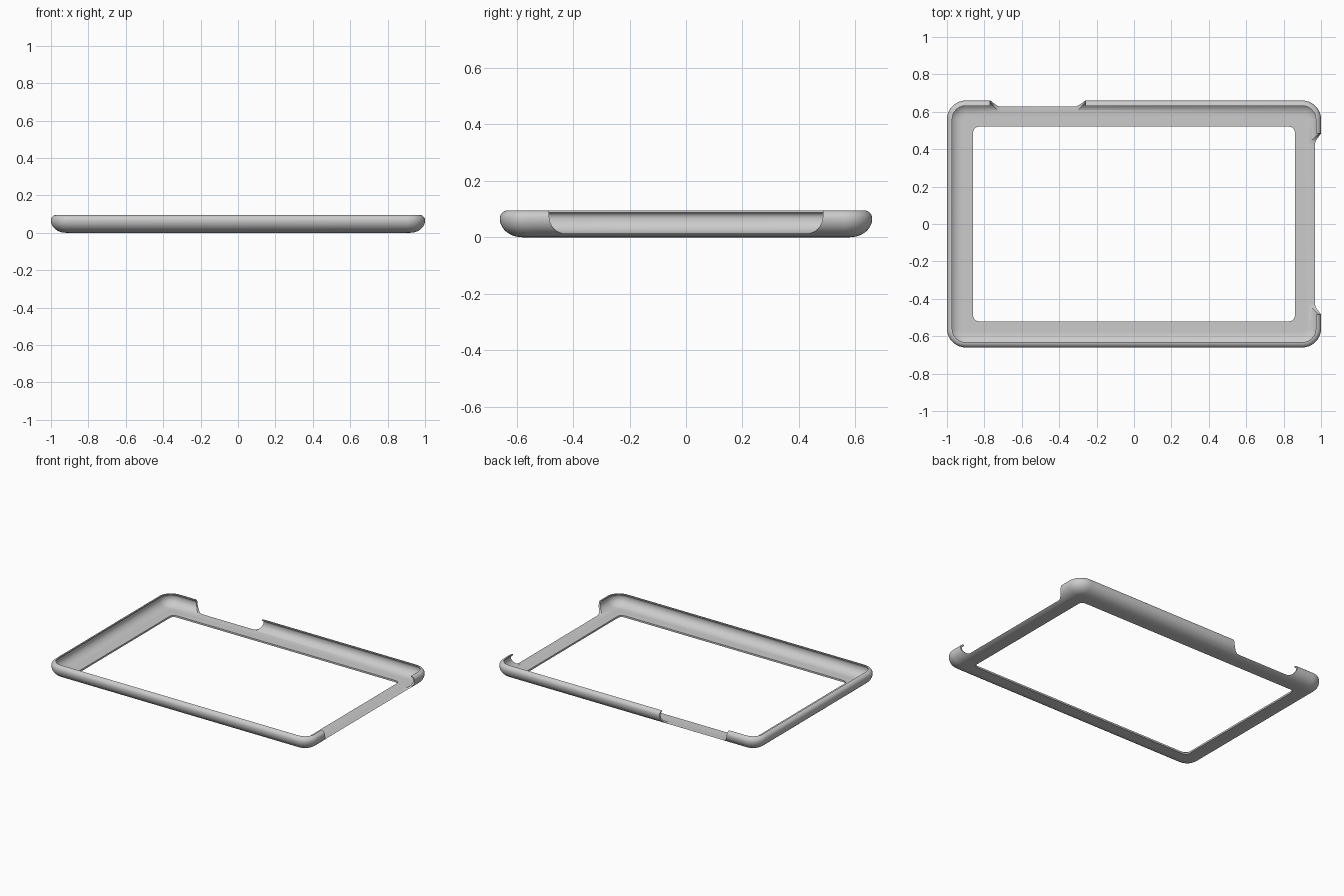
import bpy, bmesh
from math import sin, cos, pi

if "Cube" in bpy.data.objects:
    bpy.data.objects.remove(bpy.data.objects["Cube"])

HX, HY, H = 1.0, 0.66, 0.095      # half length, half width, height
CORNER, WALL = 0.1, 0.012         # plan corner radius, shell thickness

grey = bpy.data.materials.new("grey plastic")
grey.use_nodes = True
grey.diffuse_color = (0.6, 0.6, 0.6, 1)
grey.node_tree.nodes["Principled BSDF"].inputs["Base Color"].default_value = (0.6, 0.6, 0.6, 1)


def new_object(name, bm):
    bmesh.ops.recalc_face_normals(bm, faces=bm.faces)
    mesh = bpy.data.meshes.new(name)
    bm.to_mesh(mesh)
    bm.free()
    mesh.materials.append(grey)
    obj = bpy.data.objects.new(name, mesh)
    bpy.context.collection.objects.link(obj)
    return obj


def arc(cx, cz, rx, rz, start, end, steps):
    """Elliptical arc of (inset, height) points, angles in quarter turns."""
    angles = [(start + (end - start) * i / steps) * pi / 2 for i in range(steps + 1)]
    return [(cx - rx * cos(a), cz + rz * sin(a)) for a in angles]


def rounded_ring(bm, inset, z, steps=10):
    """Rounded rectangle of vertices at an inset from the outline."""
    r = max(CORNER - inset, 0.03)
    ring = []
    for q, (sx, sy) in enumerate([(1, 1), (-1, 1), (-1, -1), (1, -1)]):
        for i in range(steps + 1):
            a = (q + i / steps) * pi / 2
            ring.append(bm.verts.new((sx * (HX - inset - r) + r * cos(a),
                                      sy * (HY - inset - r) + r * sin(a), z)))
    return ring


# Closed wall section: underside, rounded outside, curled lip, inside, floor
section = [(0.14, 0), (0.09, 0)]
section += arc(0.08, 0.065, 0.08, 0.065, -1, 0, 10)
section += arc(0.028, 0.067, 0.028, 0.028, 0, 1, 6)[1:]
section += arc(0.028, 0.067, 0.028 - WALL, 0.028 - WALL / 1.5, 1, 0, 6)
section += arc(0.08, 0.065, 0.08 - WALL, 0.065 - WALL, 0, -1, 10)[1:]
section += [(0.09, WALL), (0.14, WALL)]

# Frame shell swept around the outline
bm = bmesh.new()
rings = [rounded_ring(bm, d, z) for d, z in section]
count = len(rings[0])
for k, ring in enumerate(rings):
    after = rings[(k + 1) % len(rings)]
    for i in range(count):
        j = (i + 1) % count
        bm.faces.new((ring[i], ring[j], after[j], after[i]))
frame = new_object("case_frame", bm)


def notch_cutter(name, low, high, place):
    """Slot with rounded lower corners; place maps (along, depth, z) to a point."""
    r, floor = 0.06, WALL + 0.0008
    outline = [(low, 0.2), (low, floor + r)]
    for cx, start in ((low + r, 2), (high - r, 3)):
        for i in range(9):
            a = (start + i / 8) * pi / 2
            outline.append((cx + r * cos(a), floor + r + r * sin(a)))
    outline += [(high, 0.2)]
    bm = bmesh.new()
    face = bm.faces.new([bm.verts.new(place(u, 0.1, z)) for u, z in outline])
    moved = bmesh.ops.extrude_face_region(bm, geom=[face])["geom"]
    shift = [b - a for a, b in zip(place(0, 0.1, 0), place(0, -0.1, 0))]
    bmesh.ops.translate(bm, vec=shift, verts=[v for v in moved if isinstance(v, bmesh.types.BMVert)])
    cutter = new_object(name, bm)
    cutter.hide_render = True
    cutter.hide_set(True)
    cutter.display_type = 'WIRE'
    return cutter


# Openings in the left end wall and the back wall
cutters = [
    notch_cutter("end_notch_cutter", -0.485, 0.485, lambda u, d, z: (HX - d, u, z)),
    notch_cutter("back_notch_cutter", -0.77, -0.26, lambda u, d, z: (u, HY - d, z)),
]
bpy.context.view_layer.objects.active = frame
frame.select_set(True)
for cutter in cutters:
    mod = frame.modifiers.new(cutter.name, 'BOOLEAN')
    mod.operation = 'DIFFERENCE'
    mod.solver = 'EXACT'
    mod.object = cutter
    bpy.ops.object.modifier_apply(modifier=mod.name)
for cutter in cutters:
    bpy.data.objects.remove(cutter)

bpy.ops.object.shade_smooth_by_angle(angle=pi / 6)
